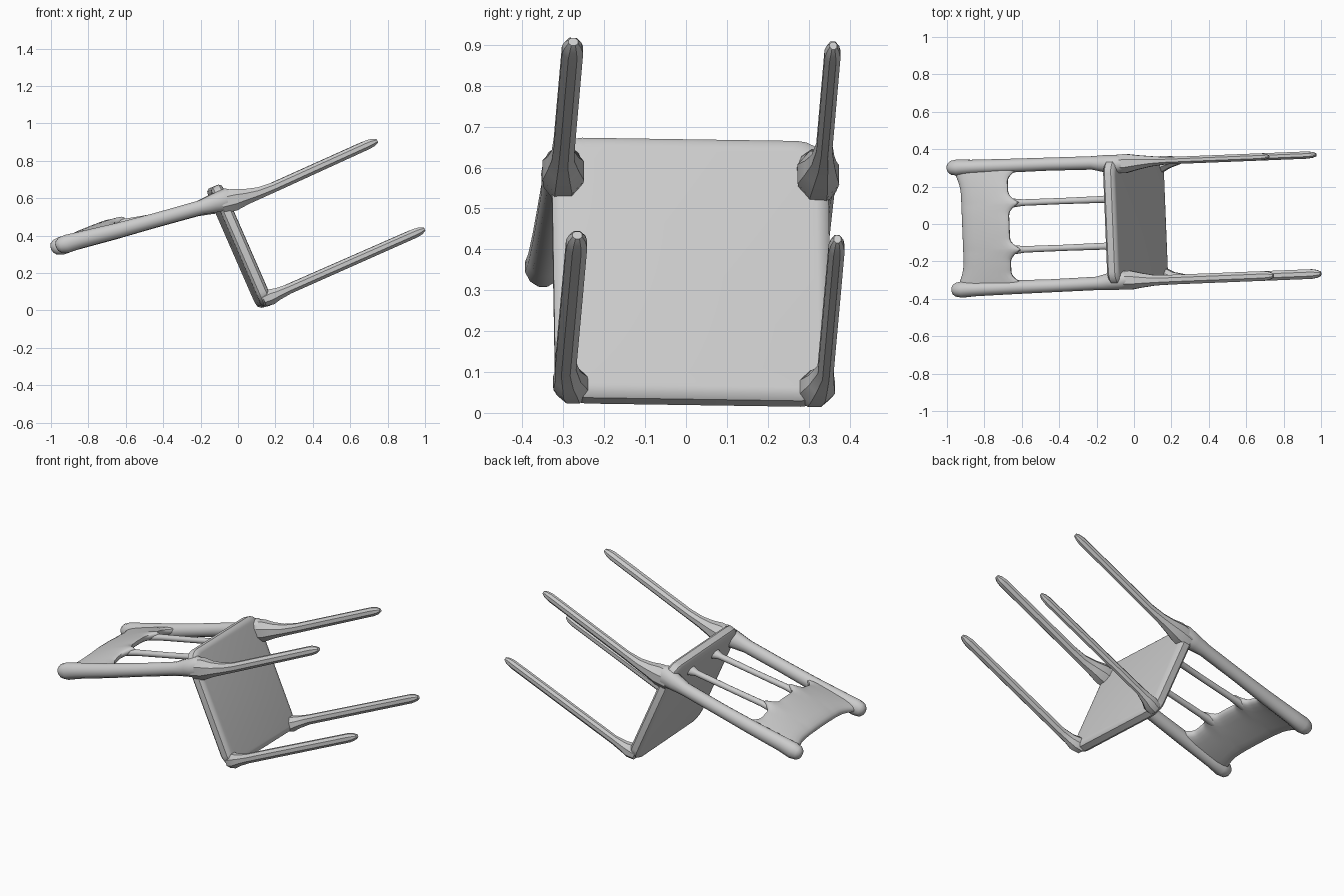
import bpy, bmesh, math
from mathutils import Vector, Matrix

cube = bpy.data.objects.get("Cube")
if cube:
    bpy.data.objects.remove(cube)

grey = bpy.data.materials.new("plain grey")
grey.use_nodes = True
COLOUR = (0.6, 0.6, 0.6, 1)
grey.diffuse_color = COLOUR
grey.node_tree.nodes["Principled BSDF"].inputs["Base Color"].default_value = COLOUR

# Slight turn and roll of the toppled chair
POSE = Matrix(((1, -0.04, 0, 0), (0.04, 1, 0, 0.013), (0, -0.015, 1, 0.006), (0, 0, 0, 1)))
Y = Vector((0, 1, 0))


def loft(name, rings, angle=40):
    """Skin a list of closed rings and cap both ends."""
    bm = bmesh.new()
    loops = [[bm.verts.new(POSE @ Vector(p)) for p in r] for r in rings]
    n = len(loops[0])
    for a, b in zip(loops, loops[1:]):
        for i in range(n):
            j = (i + 1) % n
            bm.faces.new((a[i], a[j], b[j], b[i]))
    bm.faces.new(loops[0])
    bm.faces.new(loops[-1])
    bmesh.ops.recalc_face_normals(bm, faces=bm.faces)
    mesh = bpy.data.meshes.new(name)
    bm.to_mesh(mesh)
    bm.free()
    mesh.materials.append(grey)
    ob = bpy.data.objects.new(name, mesh)
    bpy.context.collection.objects.link(ob)
    bpy.ops.object.select_all(action='DESELECT')
    ob.select_set(True)
    bpy.context.view_layer.objects.active = ob
    bpy.ops.object.shade_smooth_by_angle(angle=math.radians(angle))
    return ob


def tube(name, stations, sides=12, angle=40):
    """Stations are (x, y, z, radius along y, radius across)."""
    pts = [Vector(s[:3]) for s in stations]
    rings = []
    for i, s in enumerate(stations):
        t = (pts[min(i + 1, len(pts) - 1)] - pts[max(i - 1, 0)]).normalized()
        n = t.cross(Y).normalized()
        rings.append([pts[i] + Y * s[3] * math.cos(a) + n * s[4] * math.sin(a)
                      for a in (math.tau * (k + 0.5) / sides for k in range(sides))])
    loft(name, rings, angle)


# Seat: rounded slab stacked through its thickness
U, N, CENTRE = Vector((-0.40, 0, 0.916)), Vector((0.916, 0, 0.40)), Vector((0.008, 0, 0.338))


def seat_ring(depth, inset):
    ring, r = [], 0.075 - inset * 0.5
    hy, hu = 0.338 - inset, 0.347 - inset
    for q, (sy, su) in enumerate(((1, 1), (-1, 1), (-1, -1), (1, -1))):
        for k in range(6):
            a = math.pi / 2 * (q + k / 5)
            y = sy * (hy - r) + r * math.cos(a)
            u = su * (hu - r) + r * math.sin(a)
            ring.append(CENTRE + Y * y + U * u + N * depth)
    return ring


loft("seat", [seat_ring(*s) for s in ((-0.034, 0.03), (-0.031, 0.012), (-0.018, 0.0),
                                      (0.018, 0.0), (0.031, 0.012), (0.034, 0.03))])

# Legs: faceted rods flaring into the seat corners
for side, s, w in (("left", 1, 0.021), ("right", -1, 0.028)):
    y = 0.318 * s
    tube(f"front_leg_{side}", [
        (0.125, 0.295 * s, 0.045, 0.042, 0.038), (0.165, 0.302 * s, 0.062, 0.046, 0.046),
        (0.20, 0.31 * s, 0.077, 0.034, 0.036), (0.26, y, 0.104, w, 0.029),
        (0.935, y, 0.402, w, 0.027), (0.965, y, 0.415, w * 0.8, 0.022),
        (0.985, y, 0.424, w * 0.45, 0.011)], 8, 30)
    tube(f"back_leg_{side}", [
        (-0.10, 0.312 * s, 0.565, 0.05, 0.065), (-0.03, 0.312 * s, 0.582, 0.055, 0.064),
        (0.03, 0.315 * s, 0.597, 0.042, 0.046), (0.10, y, 0.617, 0.03, 0.034),
        (0.18, y, 0.648, w, 0.029), (0.685, y, 0.877, w, 0.027),
        (0.712, y, 0.888, w * 0.8, 0.022), (0.732, y, 0.897, w * 0.45, 0.011)], 8, 30)

    # Back stile ending in a rounded knob
    tube(f"back_stile_{side}", [
        (-0.02, 0.308 * s, 0.59, 0.035, 0.04), (-0.07, 0.31 * s, 0.582, 0.052, 0.064),
        (-0.14, 0.315 * s, 0.562, 0.048, 0.052), (-0.21, 0.322 * s, 0.54, 0.037, 0.04),
        (-0.45, 0.325 * s, 0.473, 0.036, 0.039), (-0.65, 0.325 * s, 0.418, 0.038, 0.042),
        (-0.86, 0.326 * s, 0.365, 0.04, 0.046), (-0.93, 0.326 * s, 0.345, 0.045, 0.05),
        (-0.965, 0.326 * s, 0.337, 0.038, 0.042), (-0.981, 0.326 * s, 0.333, 0.025, 0.027),
        (-0.987, 0.326 * s, 0.331, 0.009, 0.01)])

    # Spindle with flared ends
    ys = 0.125 * s
    tube(f"spindle_{side}", [
        (-0.08, ys, 0.56, 0.042, 0.035), (-0.125, ys, 0.553, 0.034, 0.028),
        (-0.16, ys, 0.546, 0.019, 0.018), (-0.38, ys, 0.505, 0.017, 0.017),
        (-0.59, ys, 0.468, 0.018, 0.018), (-0.63, ys, 0.461, 0.023, 0.02),
        (-0.69, ys, 0.446, 0.03, 0.02)])

# Top rail: arched panel, scalloped around the openings and hollowed on its outer edge
rings = []
COLUMNS, AROUND = 56, 20
for c in range(COLUMNS + 1):
    y = -0.325 + 0.65 * c / COLUMNS
    d = min(abs(abs(y) - 0.125), abs(abs(y) - 0.305))
    x_in = -0.665 + 0.06 * max(0, 1 - d / 0.065) ** 2
    x_out = -0.918 - 0.045 * max(0, (abs(y) - 0.17) / 0.155) ** 2
    mid, half = (x_in + x_out) / 2, (x_in - x_out) / 2
    ring = []
    for k in range(AROUND):
        a = math.tau * k / AROUND
        ca, sa = math.cos(a), math.sin(a)
        x = mid + half * math.copysign(abs(ca) ** 0.55, ca)
        arch = (0.02 + 0.035 * (x + 0.92) / 0.26) * (1 - (y / 0.325) ** 2)
        z = 0.418 + (x + 0.65) * 0.26 + arch + 0.027 * math.copysign(abs(sa) ** 0.7, sa)
        ring.append((x, y, z))
    rings.append(ring)
loft("top_rail", rings, 50)
